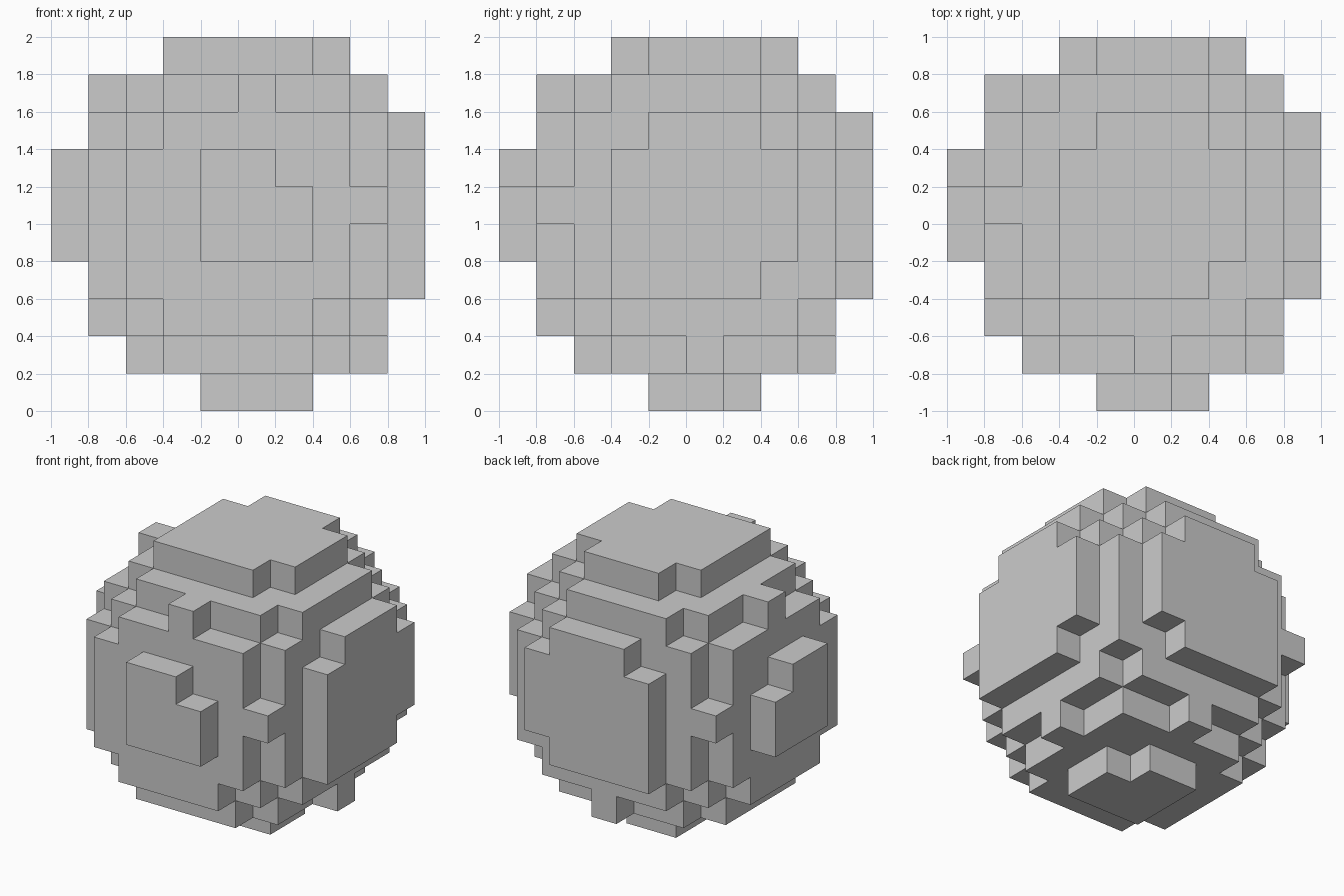
import bpy, bmesh
from itertools import product
from mathutils import Vector

if "Cube" in bpy.data.objects:
    bpy.data.objects.remove(bpy.data.objects["Cube"])

N, S = 10, 0.2                 # cells per side, cell size
CENTRE, R2 = 4.75, 24.9        # sphere centre (cell index, each axis) and squared radius


def solid(cell):
    return all(0 <= c < N for c in cell) and sum((c - CENTRE) ** 2 for c in cell) < R2


# blocky sphere: keep only the exposed face of each filled cell
bm = bmesh.new()
verts = {}


def vert(p):
    if p not in verts:
        verts[p] = bm.verts.new(Vector(p) * S + Vector((-1, -1, 0)))
    return verts[p]


for cell in product(range(N), repeat=3):
    if not solid(cell):
        continue
    for axis, side in product(range(3), (0, 1)):
        neighbour = list(cell)
        neighbour[axis] += 1 if side else -1
        if solid(neighbour):
            continue
        u, v = (axis + 1) % 3, (axis + 2) % 3
        corners = []
        for a, b in ((0, 0), (1, 0), (1, 1), (0, 1)):
            p = list(cell)
            p[axis] += side
            p[u] += a
            p[v] += b
            corners.append(vert(tuple(p)))
        bm.faces.new(corners if side else corners[::-1])

mesh = bpy.data.meshes.new("block_sphere")
bm.to_mesh(mesh)
bm.free()
bpy.context.collection.objects.link(bpy.data.objects.new("block_sphere", mesh))
